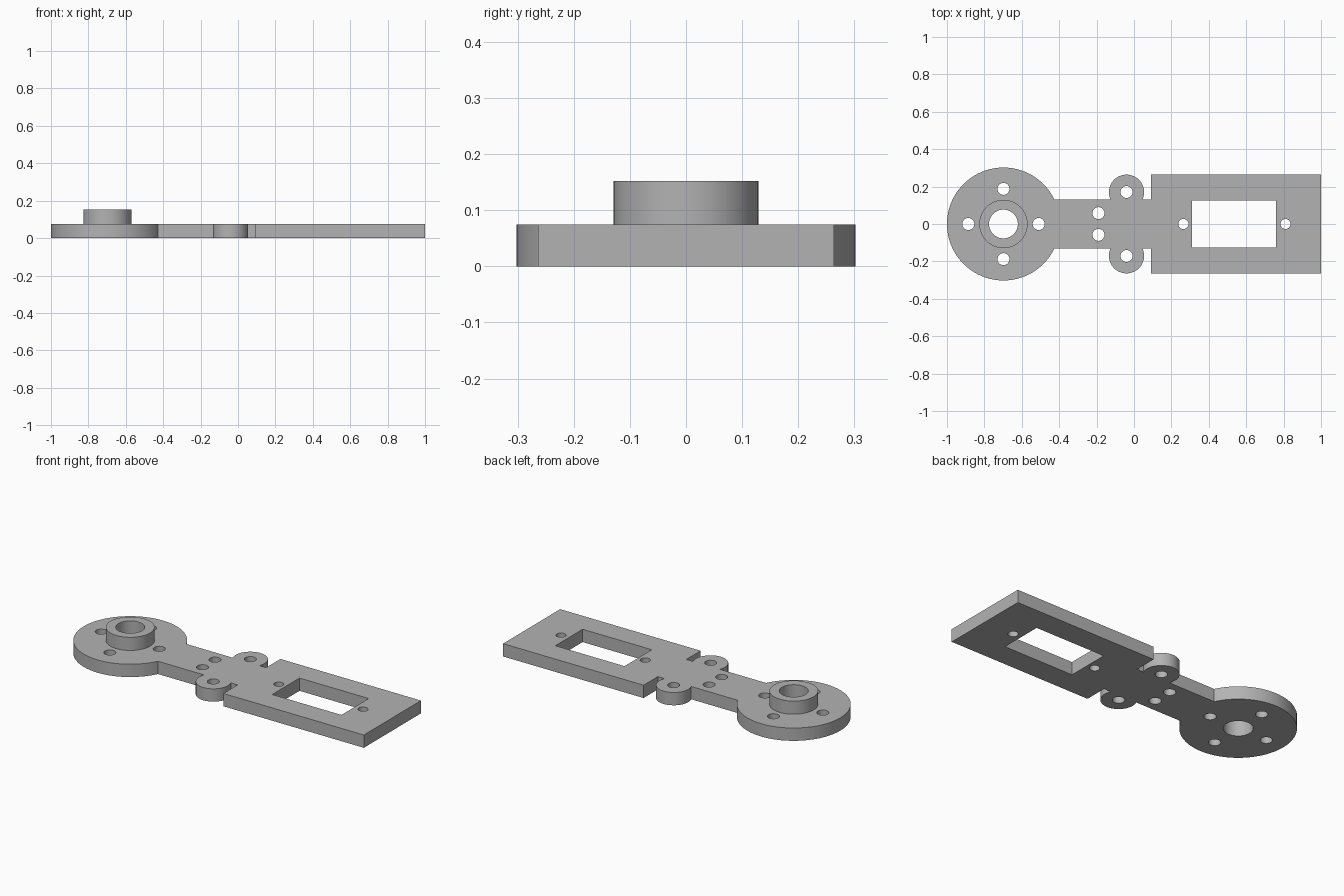
import bpy
from math import cos, sin, pi

cube = bpy.data.objects.get("Cube")
if cube:
    bpy.data.objects.remove(cube, do_unlink=True)

THICK = 0.075
HUB_TOP = 0.152
DISC_X = -0.698

grey = bpy.data.materials.new("plain grey")
grey.use_nodes = True
grey.diffuse_color = (0.45, 0.45, 0.45, 1)
grey.node_tree.nodes["Principled BSDF"].inputs["Base Color"].default_value = (0.45, 0.45, 0.45, 1)


def cylinder(name, x, y, radius, z0, z1, sides=96):
    bpy.ops.mesh.primitive_cylinder_add(vertices=sides, radius=radius, depth=z1 - z0,
                                        location=(x, y, (z0 + z1) / 2))
    ob = bpy.context.object
    ob.name = name
    ob.data.materials.append(grey)
    return ob


def box(name, x0, x1, half_width, z0, z1):
    bpy.ops.mesh.primitive_cube_add(size=1, location=((x0 + x1) / 2, 0, (z0 + z1) / 2))
    ob = bpy.context.object
    ob.name = name
    ob.scale = (x1 - x0, 2 * half_width, z1 - z0)
    bpy.ops.object.transform_apply(location=False, rotation=False, scale=True)
    ob.data.materials.append(grey)
    return ob


def combine(target, tool, operation):
    """Apply a boolean and discard the tool."""
    bpy.context.view_layer.objects.active = target
    mod = target.modifiers.new(operation, "BOOLEAN")
    mod.operation = operation
    mod.solver = "EXACT"
    mod.object = tool
    bpy.ops.object.modifier_apply(modifier=mod.name)
    bpy.data.objects.remove(tool, do_unlink=True)


# Solid parts: wide plate, narrow arm, round end, side ears, raised hub
bracket = box("mounting_bracket", 0.09, 1.0, 0.264, 0, THICK)
solids = [box("arm", DISC_X, 0.2, 0.132, 0, THICK),
          cylinder("round_end", DISC_X, 0, 0.302, 0, THICK),
          cylinder("hub", DISC_X, 0, 0.129, 0.03, HUB_TOP)]
for side in (-1, 1):
    solids.append(cylinder("ear", -0.04, side * 0.17, 0.094, 0, THICK))
for part in solids:
    combine(bracket, part, "UNION")

# Openings: window, hub bore and screw holes
holes = [(DISC_X + 0.188 * cos(i * pi / 2), 0.188 * sin(i * pi / 2), 0.032) for i in range(4)]
holes += [(x, side * y, 0.032) for x, y in ((-0.19, 0.058), (-0.04, 0.171)) for side in (-1, 1)]
holes += [(0.264, 0, 0.027), (0.81, 0, 0.027), (DISC_X, 0, 0.077)]
combine(bracket, box("window_cutter", 0.31, 0.758, 0.126, -0.1, 0.3), "DIFFERENCE")
for x, y, radius in holes:
    combine(bracket, cylinder("hole_cutter", x, y, radius, -0.1, 0.3, 48), "DIFFERENCE")

# Smooth the round walls, keep the edges crisp
bpy.ops.object.select_all(action="DESELECT")
bracket.select_set(True)
bpy.context.view_layer.objects.active = bracket
bpy.ops.object.shade_smooth_by_angle(angle=pi / 6)
